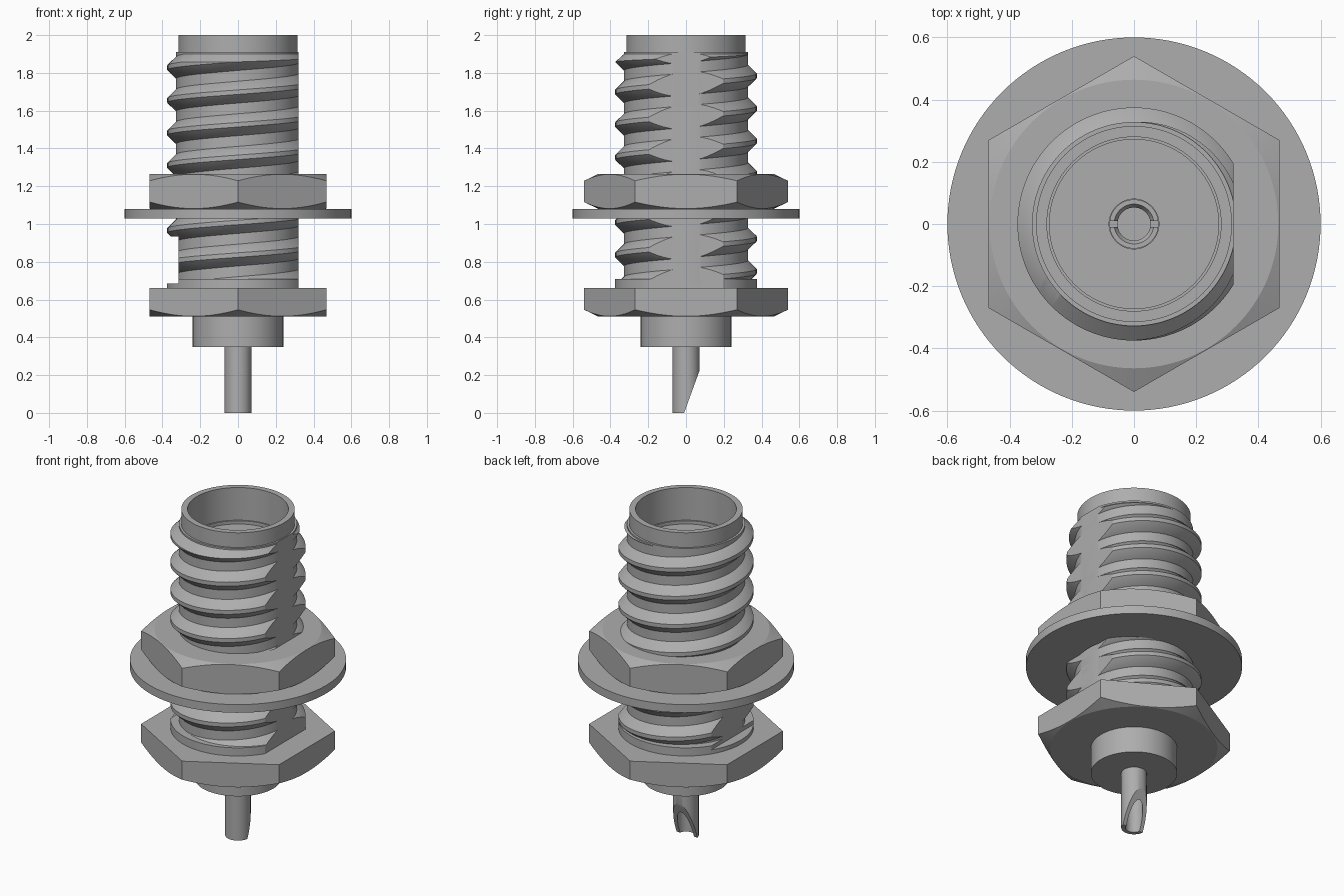
import bpy, bmesh, math
from mathutils import Vector

if "Cube" in bpy.data.objects:
    bpy.data.objects.remove(bpy.data.objects["Cube"])

metal = bpy.data.materials.new("grey metal")
metal.use_nodes = True
grey = (0.42, 0.42, 0.42, 1)
metal.diffuse_color = grey
metal.node_tree.nodes["Principled BSDF"].inputs["Base Color"].default_value = grey

PITCH, CREST, ROOT, FLAT = 0.1725, 0.375, 0.328, 0.32
THREAD_LOW, THREAD_TOP = 0.71, 1.91


def finish(name, bm):
    bmesh.ops.remove_doubles(bm, verts=bm.verts, dist=1e-5)
    bmesh.ops.recalc_face_normals(bm, faces=bm.faces)
    mesh = bpy.data.meshes.new(name)
    bm.to_mesh(mesh)
    bm.free()
    mesh.materials.append(metal)
    obj = bpy.data.objects.new(name, mesh)
    bpy.context.collection.objects.link(obj)
    return obj


def lathe(name, profile, segs=96, closed=False, cut=None, turn=0.0):
    """Revolve (radius, z) points; cut is an optional (point, normal) plane."""
    bm = bmesh.new()
    rings = []
    for i in range(segs):
        a = turn + math.tau * i / segs
        rings.append([bm.verts.new((r * math.cos(a), r * math.sin(a), z)) for r, z in profile])
    count = len(profile)
    for i, ring in enumerate(rings):
        nxt = rings[(i + 1) % segs]
        for j in range(count if closed else count - 1):
            k = (j + 1) % count
            bm.faces.new((ring[j], nxt[j], nxt[k], ring[k]))
    bmesh.ops.remove_doubles(bm, verts=bm.verts, dist=1e-5)
    if cut:
        geom = bm.verts[:] + bm.edges[:] + bm.faces[:]
        bmesh.ops.bisect_plane(bm, geom=geom, plane_co=cut[0], plane_no=cut[1], clear_outer=True)
        rim = [e for e in bm.edges if e.is_boundary]
        bmesh.ops.holes_fill(bm, edges=rim, sides=0)
    return finish(name, bm)


def box(name, low, high):
    bm = bmesh.new()
    bmesh.ops.create_cube(bm, size=1)
    low, high = Vector(low), Vector(high)
    for v in bm.verts:
        v.co = (low + high) / 2 + v.co * (high - low)
    return finish(name, bm)


def combine(obj, cutter, operation, keep=False):
    mod = obj.modifiers.new("cut", "BOOLEAN")
    mod.operation, mod.object, mod.solver = operation, cutter, "EXACT"
    bpy.context.view_layer.objects.active = obj
    bpy.ops.object.modifier_apply(modifier=mod.name)
    if not keep:
        bpy.data.objects.remove(cutter)


def hex_nut(name, low, high, both_sides):
    """Hexagonal prism with conically chamfered corners."""
    nut = lathe(name, [(0, low), (0.54, low), (0.54, high), (0, high)], 6, turn=math.pi / 2)
    face, wide, rise = 0.464, 0.60, 0.065
    cone = [(0, low), (face, low), (wide, low + rise)]
    if both_sides:
        cone += [(wide, high - rise), (face, high), (0, high)]
    else:
        cone += [(wide, high + rise), (0, high + rise)]
    combine(nut, lathe("chamfer_cutter", cone, 128), "INTERSECT")
    return nut


side_plane = ((FLAT, 0, 0), (1, 0, 0))
lower_flat = box("flat_cutter", (-0.5, -0.5, 0.685), (-0.315, 0.5, 0.935))

# Hollow barrel with its collar, front bore and contact well
barrel = lathe("barrel", [
    (0, 0.64), (CREST, 0.64), (CREST, THREAD_LOW), (ROOT, THREAD_LOW),
    (ROOT, THREAD_TOP), (0.315, THREAD_TOP), (0.315, 2), (0.28, 2),
    (0.28, 1.80), (0.272, 1.80), (0.272, 1.78), (0.08, 1.78),
    (0.08, 1.6), (0, 1.6)], cut=side_plane)
combine(barrel, lower_flat, "DIFFERENCE", keep=True)

# Right-handed thread ridge, swept then trimmed to the barrel envelope
bm = bmesh.new()
section = [(0.30, -0.068), (ROOT, -0.058), (CREST, -0.012),
           (CREST, 0.012), (ROOT, 0.058), (0.30, 0.068)]
steps, turns = 72, 9
previous = None
for i in range(steps * turns + 1):
    a = math.pi + math.tau * i / steps
    z = 1.655 - 6 * PITCH + PITCH * i / steps
    ring = [bm.verts.new((r * math.cos(a), r * math.sin(a), z + dz)) for r, dz in section]
    if previous:
        for j in range(len(section)):
            k = (j + 1) % len(section)
            bm.faces.new((previous[j], ring[j], ring[k], previous[k]))
    else:
        bm.faces.new(ring)
    previous = ring
bm.faces.new(previous)
thread = finish("thread", bm)
envelope = lathe("thread_envelope", [
    (0, THREAD_LOW - 0.01), (0.40, THREAD_LOW - 0.01), (0.40, 1.835),
    (0.318, THREAD_TOP - 0.001), (0, THREAD_TOP - 0.001)], cut=side_plane)
combine(envelope, lower_flat, "DIFFERENCE")
combine(thread, envelope, "INTERSECT")

# Slotted centre contact with a bevelled mouth
contact = lathe("centre_contact", [
    (0.053, 1.58), (0.079, 1.58), (0.079, 1.778), (0.064, 1.778), (0.053, 1.76)],
    48, closed=True)
combine(contact, box("slot_cutter", (-0.2, -0.01, 1.65), (0.2, 0.01, 1.9)), "DIFFERENCE")

# Nuts and washer
hex_nut("fixed_nut", 0.51, 0.66, False)
hex_nut("loose_nut", 1.08, 1.265, True)
lathe("washer", [(0.33, 1.03), (0.6, 1.03), (0.6, 1.08), (0.33, 1.08)], 128, closed=True)

# Rear insulator
lathe("rear_insulator", [(0, 0.35), (0.24, 0.35), (0.24, 0.53), (0, 0.53)])

# Solder cup pin, hollow and sliced at a slant on the back
lathe("solder_cup", [(0, 0.37), (0.071, 0.37), (0.071, 0), (0.048, 0), (0.048, 0.24), (0, 0.24)],
      48, cut=((0, -0.01, 0), (0, 0.22, -0.08)))

# Smooth the round surfaces while keeping edges sharp
bpy.ops.object.select_all(action="DESELECT")
for obj in bpy.context.scene.objects:
    if obj.type == "MESH":
        obj.select_set(True)
        bpy.context.view_layer.objects.active = obj
bpy.ops.object.shade_smooth_by_angle(angle=math.radians(25))
